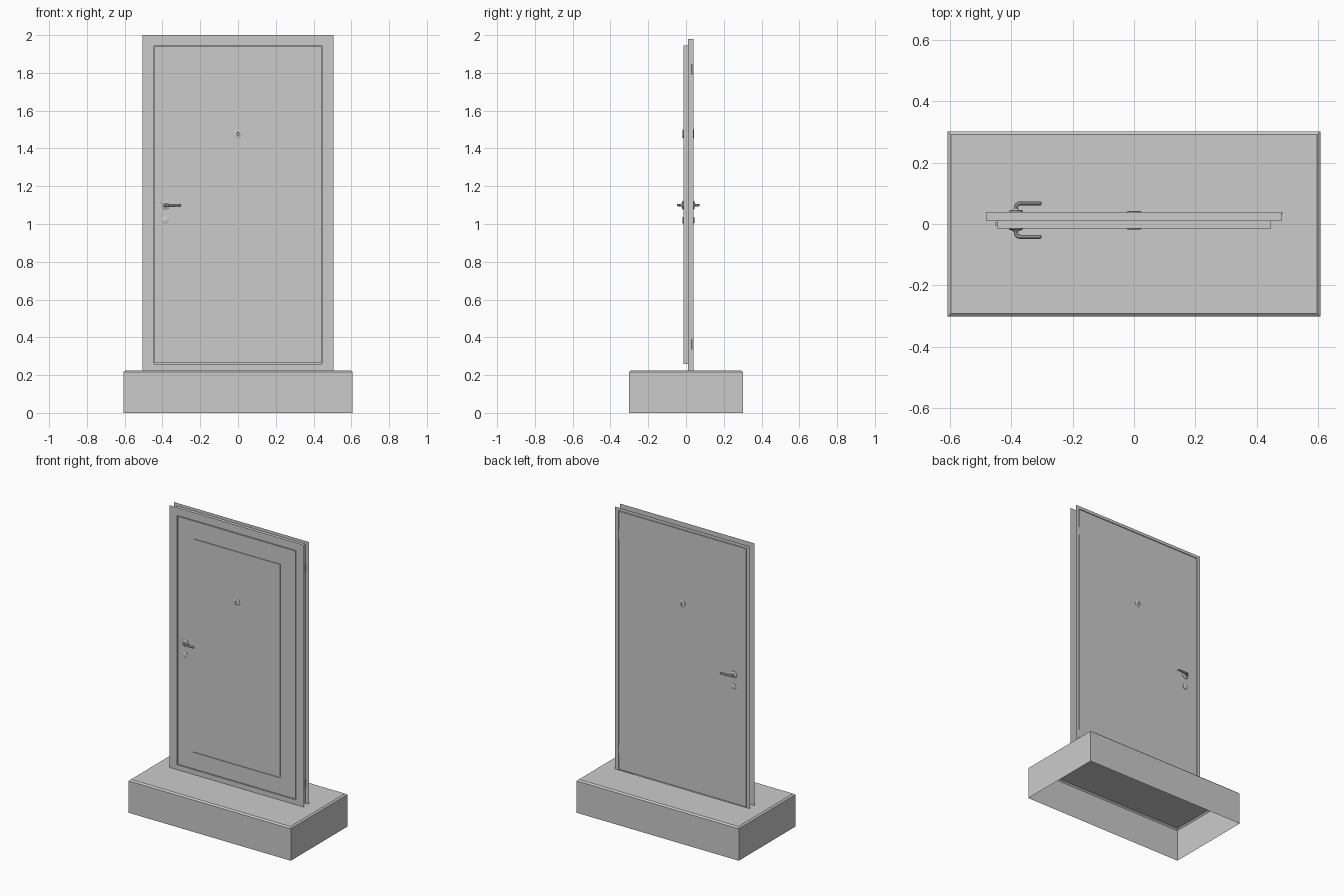
import bpy, bmesh, math
from mathutils import Matrix

if "Cube" in bpy.data.objects:
    bpy.data.objects.remove(bpy.data.objects["Cube"])

FRONT, BACK = -0.014, 0.039      # planes of the two frame faces
MID = (FRONT + BACK) / 2


def finish(name, bm, smooth=False):
    bmesh.ops.recalc_face_normals(bm, faces=bm.faces)
    me = bpy.data.meshes.new(name)
    bm.to_mesh(me)
    bm.free()
    ob = bpy.data.objects.new(name, me)
    bpy.context.collection.objects.link(ob)
    if smooth:
        shade(ob)
    return ob


def shade(ob):
    bpy.ops.object.select_all(action='DESELECT')
    bpy.context.view_layer.objects.active = ob
    ob.select_set(True)
    bpy.ops.object.shade_smooth_by_angle(angle=math.radians(35))


def loft(name, loops, cap_start=False, cap_end=False, skip=()):
    """Bridge four-cornered loops; skip holds (step, side) faces left open."""
    bm = bmesh.new()
    rows = [[bm.verts.new(p) for p in loop] for loop in loops]
    for i, (a, b) in enumerate(zip(rows, rows[1:])):
        for k in range(4):
            if (i, k) not in skip:
                n = (k + 1) % 4
                bm.faces.new((a[k], a[n], b[n], b[k]))
    if cap_start:
        bm.faces.new(rows[0])
    if cap_end:
        bm.faces.new(rows[-1])
    return finish(name, bm)


def upright(hw, z0, z1, y):      # rectangle facing the front, side 0 = bottom
    return [(-hw, y, z0), (hw, y, z0), (hw, y, z1), (-hw, y, z1)]


def flat(hx, y0, y1, z):         # horizontal rectangle
    return [(-hx, y0, z), (hx, y0, z), (hx, y1, z), (-hx, y1, z)]


def disc(name, x, z, y, direction, profile):
    """Turned part on a door face; profile is (radius, distance out)."""
    bm = bmesh.new()
    n = 24
    rows = [[bm.verts.new((x + r * math.cos(2 * math.pi * i / n), y + direction * d,
                           z + r * math.sin(2 * math.pi * i / n))) for i in range(n)]
            for r, d in profile]
    for a, b in zip(rows, rows[1:]):
        for i in range(n):
            j = (i + 1) % n
            bm.faces.new((a[i], a[j], b[j], b[i]))
    bm.faces.new(rows[-1])
    return finish(name, bm, True)


# Hollow plinth with chamfered top edge and a slot under the door
loft("base", [flat(0.607, -0.302, 0.302, 0), flat(0.607, -0.302, 0.302, 0.216),
              flat(0.597, -0.292, 0.292, 0.225), flat(0.48, 0.01, BACK, 0.225)])

# Thin sheet frame: front face, rebate and back face
loft("door_frame", [upright(0.505, 0.225, 2.0, FRONT), upright(0.446, 0.258, 1.946, FRONT),
                    upright(0.446, 0.258, 1.946, 0.01), upright(0.48, 0.225, 1.98, 0.01),
                    upright(0.48, 0.225, 1.98, BACK), upright(0.505, 0.225, 2.0, BACK)],
     skip={(3, 0), (4, 0)})

# Rebated door leaf with a grooved panel on the front
loft("door_leaf", [upright(0.323, 0.381, 1.819, FRONT), upright(0.323, 0.381, 1.819, FRONT + 0.005),
                   upright(0.329, 0.375, 1.825, FRONT + 0.005), upright(0.329, 0.375, 1.825, FRONT),
                   upright(0.441, 0.263, 1.941, FRONT), upright(0.441, 0.263, 1.941, 0.012),
                   upright(0.476, 0.229, 1.976, 0.012), upright(0.476, 0.229, 1.976, BACK)],
     cap_start=True, cap_end=True, skip={(6, 0)})

# Fittings repeated on both faces
for side, y, d in (("front", FRONT, -1), ("back", BACK, 1)):
    disc(side + "_peephole", 0, 1.477, y, d,
         [(0.023, 0), (0.023, 0.002), (0.019, 0.004), (0.009, 0.004), (0.007, 0.002)])
    disc(side + "_lock_plate", -0.385, 1.02, y, d,
         [(0.018, 0), (0.018, 0.003), (0.015, 0.005)])
    disc(side + "_handle_rose", -0.385, 1.1, y, d,
         [(0.023, 0), (0.023, 0.003), (0.019, 0.006), (0.011, 0.007), (0.007, 0.012)])
    # Bent lever
    cu = bpy.data.curves.new(side + "_handle_lever", 'CURVE')
    cu.dimensions = '3D'
    cu.bevel_depth = 0.0068
    cu.bevel_resolution = 3
    cu.use_fill_caps = True
    path = [(-0.385, 0.002), (-0.385, 0.016), (-0.382, 0.023), (-0.376, 0.027),
            (-0.369, 0.028), (-0.305, 0.028), (-0.302, 0.028)]
    sp = cu.splines.new('POLY')
    sp.points.add(len(path) - 1)
    for p, (px, py) in zip(sp.points, path):
        p.co = (px, y + d * py, 1.1, 1)
    sp.points[-1].radius = 0.6
    ob = bpy.data.objects.new(side + "_handle_lever", cu)
    bpy.context.collection.objects.link(ob)
    bpy.ops.object.select_all(action='DESELECT')
    bpy.context.view_layer.objects.active = ob
    ob.select_set(True)
    bpy.ops.object.convert(target='MESH')
    shade(bpy.context.object)

# Hinge barrels on the back edge
for name, z in (("lower_hinge", 0.363), ("upper_hinge", 1.82)):
    bm = bmesh.new()
    bmesh.ops.create_cone(bm, cap_ends=True, segments=16, radius1=0.005, radius2=0.005,
                          depth=0.056, matrix=Matrix.Translation((0.479, 0.035, z)))
    finish(name, bm, True)

# Latch on the lock edge
bm = bmesh.new()
bmesh.ops.create_cube(bm, size=1, matrix=Matrix.Translation((-0.447, 0, 1.1)) @
                      Matrix.Diagonal((0.012, 0.01, 0.03, 1)))
finish("latch", bm)
